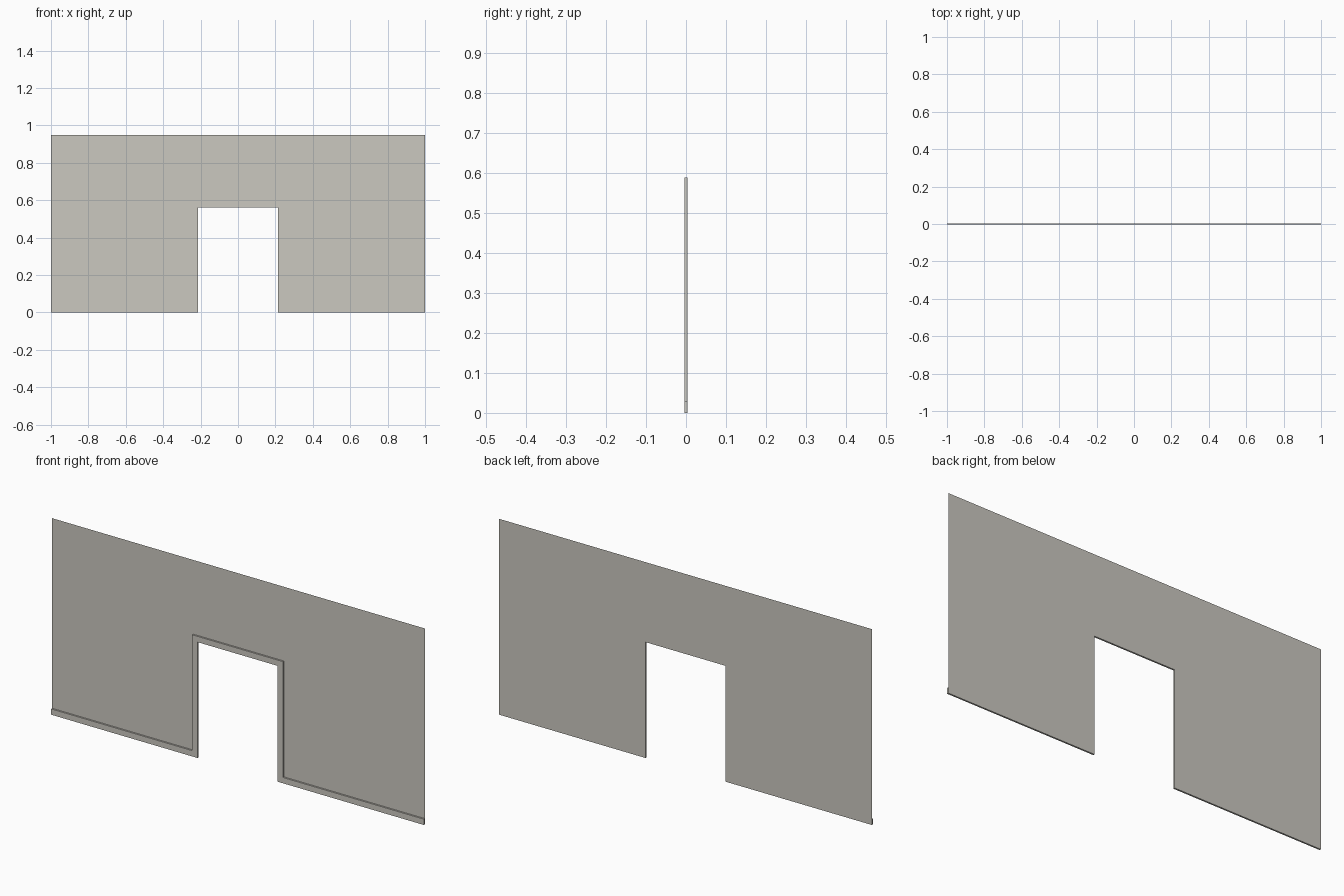
import bpy, bmesh

if "Cube" in bpy.data.objects:
    bpy.data.objects.remove(bpy.data.objects["Cube"])

W, H = 1.0, 0.95            # half width and height of the wall
DOOR_X, DOOR_Z = 0.215, 0.562   # doorway opening
TRIM = 0.028                # width of the trim band
FRONT, BACK = -0.004, 0.004

plaster = bpy.data.materials.new("warm light grey")
plaster.diffuse_color = (0.60, 0.58, 0.53, 1)
plaster.use_nodes = True
plaster.node_tree.nodes["Principled BSDF"].inputs["Base Color"].default_value = plaster.diffuse_color


def mirrored(half):
    """Right half of an outline (x, z), completed by its mirror image."""
    return half + [(-x, z) for x, z in reversed(half)]


def make(name, outline, depth=0.0):
    """Flat sheet at the back, or a raised band open towards the wall."""
    bm = bmesh.new()
    y = FRONT if depth else BACK
    front = [bm.verts.new((x, y, z)) for x, z in outline]
    face = bm.faces.new(front)
    face.normal_update()
    if face.normal.y > 0:
        face.normal_flip()
    if depth:
        back = [bm.verts.new((x, y + depth, z)) for x, z in outline]
        n = len(front)
        for i in range(n):
            j = (i + 1) % n
            bm.faces.new((front[i], front[j], back[j], back[i]))
        bmesh.ops.recalc_face_normals(bm, faces=bm.faces)
        face.normal_update()
        if face.normal.y > 0:
            bmesh.ops.reverse_faces(bm, faces=bm.faces)
    bmesh.ops.triangulate(bm, faces=[f for f in bm.faces if len(f.verts) > 4])
    mesh = bpy.data.meshes.new(name)
    bm.to_mesh(mesh)
    bm.free()
    mesh.materials.append(plaster)
    obj = bpy.data.objects.new(name, mesh)
    bpy.context.collection.objects.link(obj)
    return obj


# Thin wall sheet with a doorway
make("wall", mirrored([(DOOR_X, DOOR_Z), (DOOR_X, 0), (W, 0), (W, H)]))

# Skirting board running continuously into the door frame
make("skirting_and_door_trim", mirrored([
    (DOOR_X, DOOR_Z), (DOOR_X, 0), (W, 0), (W, TRIM),
    (DOOR_X + TRIM, TRIM), (DOOR_X + TRIM, DOOR_Z + TRIM),
]), BACK - FRONT)
